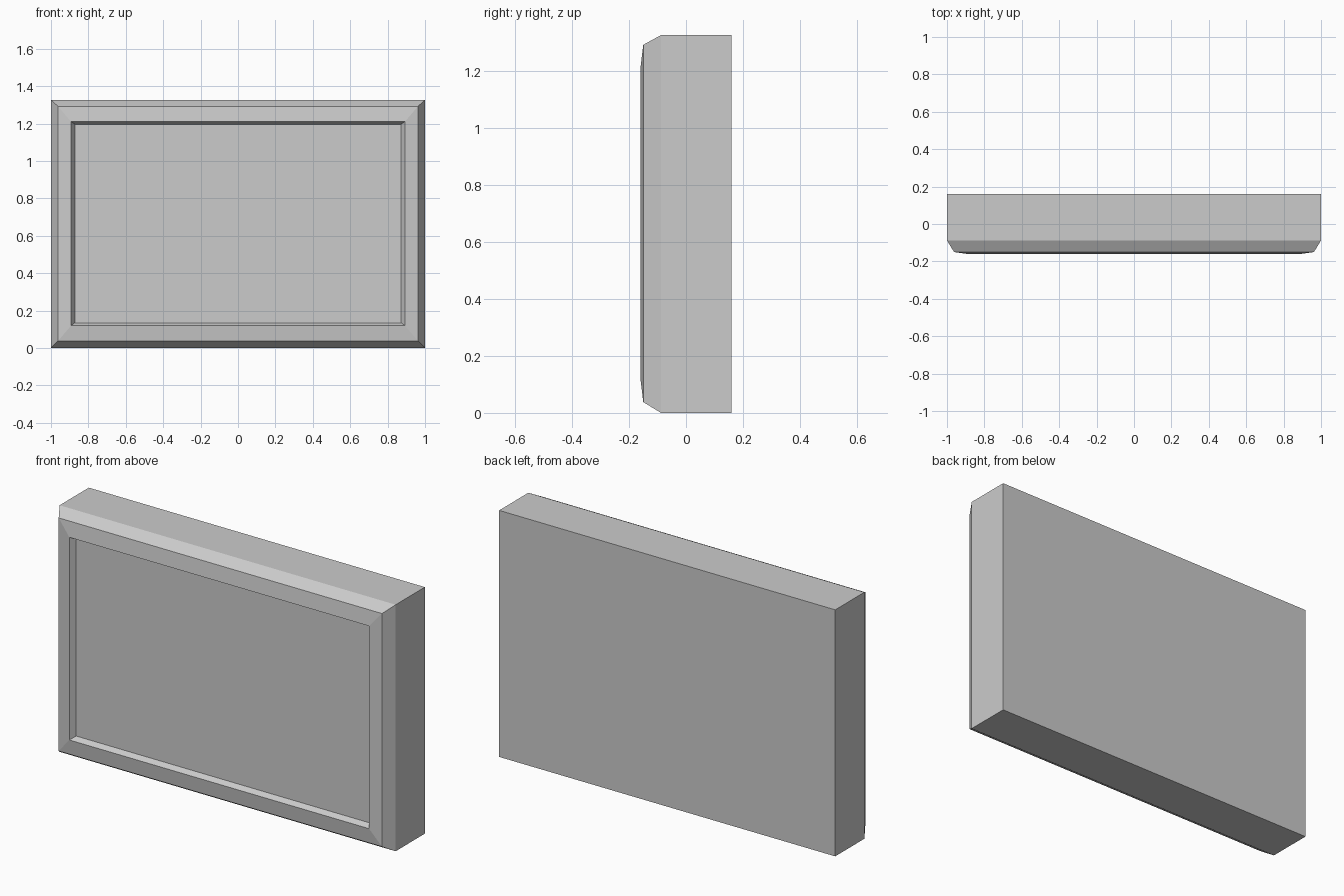
import bpy, bmesh

if "Cube" in bpy.data.objects:
    bpy.data.objects.remove(bpy.data.objects["Cube"])


def make_object(name, bm):
    bmesh.ops.recalc_face_normals(bm, faces=bm.faces[:])
    mesh = bpy.data.meshes.new(name)
    bm.to_mesh(mesh)
    bm.free()
    obj = bpy.data.objects.new(name, mesh)
    bpy.context.collection.objects.link(obj)
    return obj


def ring(bm, half_x, z0, z1, y):
    corners = ((-half_x, z0), (half_x, z0), (half_x, z1), (-half_x, z1))
    return [bm.verts.new((x, y, z)) for x, z in corners]


# Rectangular sections from back to recessed screen: half width, bottom, top, y
sections = [
    (1.0, 0.0, 1.326, 0.16),      # back
    (1.0, 0.0, 1.326, -0.088),    # start of bevel
    (0.962, 0.038, 1.292, -0.15), # outer edge of front border
    (0.892, 0.12, 1.21, -0.16),   # raised inner lip
    (0.872, 0.135, 1.196, -0.13), # screen edge
]

# Closed casing with bevelled border and recessed screen
bm = bmesh.new()
rings = [ring(bm, *s) for s in sections]
for a, b in zip(rings, rings[1:]):
    for i in range(4):
        j = (i + 1) % 4
        bm.faces.new((a[i], a[j], b[j], b[i]))
bm.faces.new(rings[0])
bm.faces.new(rings[-1])
make_object("framed_panel", bm)
